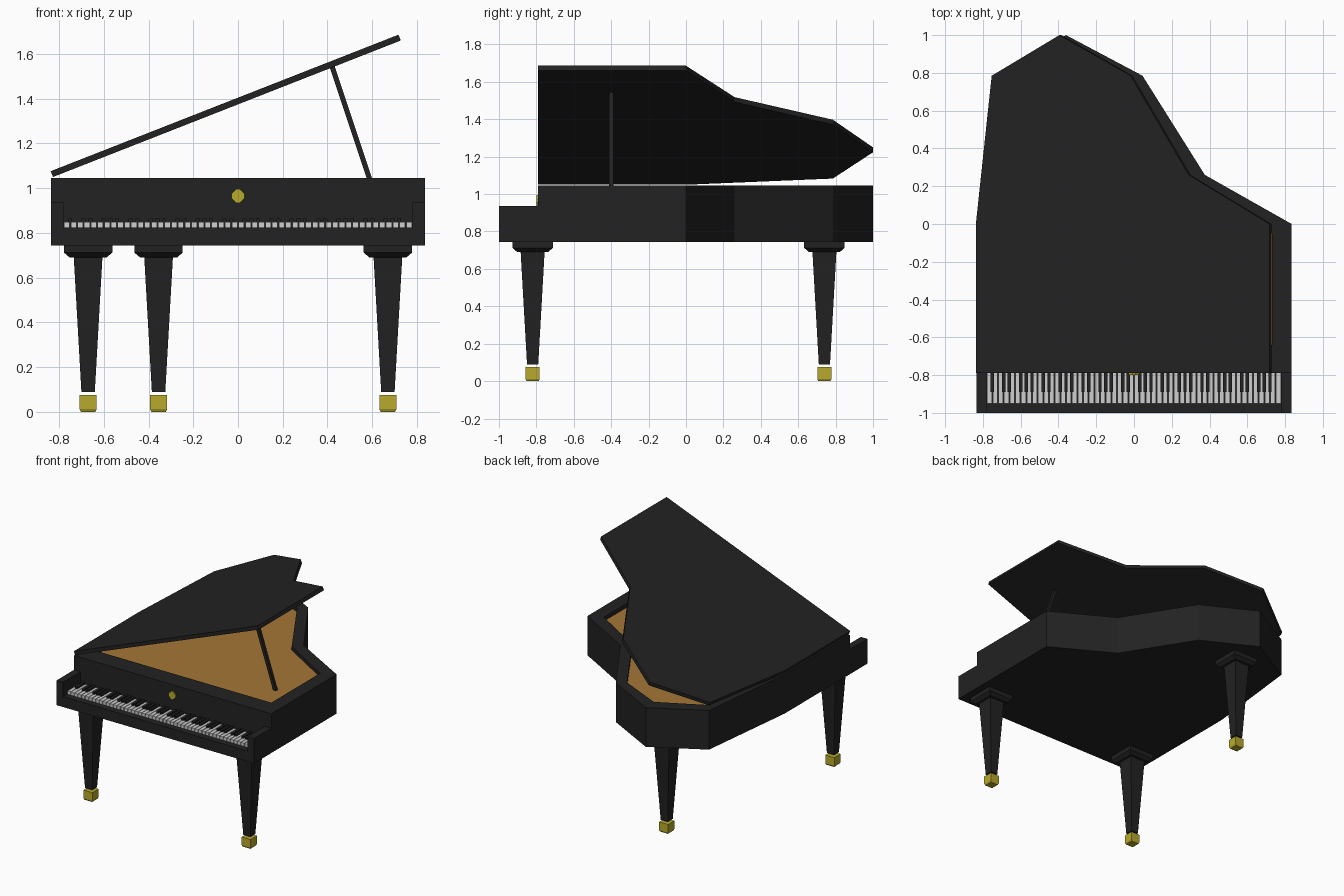
import bpy, bmesh, math
from mathutils import Matrix, Vector

if "Cube" in bpy.data.objects:
    bpy.data.objects.remove(bpy.data.objects["Cube"])


def material(name, rgb):
    m = bpy.data.materials.new(name)
    m.diffuse_color = (*rgb, 1)
    m.use_nodes = True
    m.node_tree.nodes["Principled BSDF"].inputs["Base Color"].default_value = m.diffuse_color
    return m


BLACK = material("black lacquer", (0.016, 0.016, 0.016))
BRASS = material("brass", (0.48, 0.40, 0.025))
WOOD = material("soundboard wood", (0.37, 0.18, 0.035))
IVORY = material("ivory", (0.62, 0.62, 0.62))


def finish(name, bm, *mats):
    bmesh.ops.recalc_face_normals(bm, faces=bm.faces)
    me = bpy.data.meshes.new(name)
    bm.to_mesh(me)
    bm.free()
    for m in mats:
        me.materials.append(m)
    ob = bpy.data.objects.new(name, me)
    bpy.context.collection.objects.link(ob)
    return ob


def add_box(bm, lo, hi):
    c = [(a + b) / 2 for a, b in zip(lo, hi)]
    s = [b - a for a, b in zip(lo, hi)]
    bmesh.ops.create_cube(bm, size=1, matrix=Matrix.Translation(c) @ Matrix.Diagonal((*s, 1)))


def box(name, lo, hi, mat):
    bm = bmesh.new()
    add_box(bm, lo, hi)
    return finish(name, bm, mat)


def loft(bm, rings):
    """Join rings of equal length and cap both ends; returns the last cap."""
    vs = [[bm.verts.new(p) for p in r] for r in rings]
    n = len(vs[0])
    for a, b in zip(vs, vs[1:]):
        for i in range(n):
            j = (i + 1) % n
            bm.faces.new((a[i], a[j], b[j], b[i]))
    bm.faces.new(vs[0][::-1])
    return bm.faces.new(vs[-1])


def at(pts, z):
    return [(x, y, z) for x, y in pts]


def square(cx, cy, h, z):
    return [(cx + sx * h, cy + sy * h, z) for sx, sy in ((-1, -1), (1, -1), (1, 1), (-1, 1))]


# Case outline and the inner edge of its rim
OUTER = [(-0.835, -0.79), (0.835, -0.79), (0.835, 0), (0.375, 0.26),
         (0.045, 0.785), (-0.36, 1.0), (-0.745, 0.785), (-0.835, 0)]
INNER = [(-0.75, -0.64), (0.73, -0.64), (0.73, -0.05), (0.315, 0.2),
         (-0.015, 0.735), (-0.35, 0.89), (-0.67, 0.725), (-0.75, 0)]

# Case with a sunken soundboard
bm = bmesh.new()
board = loft(bm, [at(OUTER, 0.745), at(OUTER, 1.045), at(INNER, 1.045), at(INNER, 1.015)])
board.material_index = 1
finish("case", bm, BLACK, WOOD)

# Raised lid, hinged along the left side
bm = bmesh.new()
loft(bm, [at(OUTER, 0), at(OUTER, 0.028)])
hinge = Vector((-0.827, 0, 1.05))
bm.transform(Matrix.Translation(hinge) @ Matrix.Rotation(-0.374, 4, 'Y')
             @ Matrix.Translation((0.835, 0, 0)))
finish("lid", bm, BLACK)

# Lid prop
a, b = Vector((0.597, -0.4, 1.015)), Vector((0.42, -0.4, 1.545))
bm = bmesh.new()
w = 0.012
loft(bm, [[p + Vector((dx, dy, 0)) for dx, dy in ((-w, -w), (w, -w), (w, w), (-w, w))]
          for p in (a, b)])
finish("lid_prop", bm, BLACK)

# Keyboard shelf and cheek blocks
box("key_shelf", (-0.835, -1, 0.745), (0.835, -0.79, 0.825), BLACK)
for side, x in (("left", -0.835), ("right", 0.78)):
    box(side + "_cheek", (x, -1, 0.825), (x + 0.055, -0.79, 0.935), BLACK)

# Keys: 52 white, with black keys in groups of two and three
white, black = bmesh.new(), bmesh.new()
X0, W = -0.78, 1.56 / 52
for i in range(52):
    x = X0 + i * W
    add_box(white, (x + 0.0025, -0.95, 0.825), (x + W - 0.0025, -0.79, 0.85))
    if i < 51 and i % 7 not in (1, 4):
        add_box(black, (x + W - 0.009, -0.89, 0.825), (x + W + 0.009, -0.79, 0.864))
finish("white_keys", white, IVORY)
finish("black_keys", black, BLACK)

# Diamond ornament on the front panel
bm = bmesh.new()
c, r = 0.007, 0.026
dia = [(-c, r), (c, r), (r, c), (r, -c), (c, -r), (-c, -r), (-r, -c), (-r, c)]
loft(bm, [[(x * 1.15, y, 0.965 + z * 1.2) for x, z in dia] for y in (-0.79, -0.799)])
finish("front_ornament", bm, BRASS)

# Tapered legs with collars and brass feet
for name, x, y in (("front_left", -0.67, -0.82), ("front_right", 0.67, -0.82), ("back", -0.355, 0.74)):
    bm = bmesh.new()
    loft(bm, [square(x, y, h, z) for h, z in ((0.108, 0.745), (0.108, 0.712), (0.082, 0.69))])
    finish(name + "_leg_collar", bm, BLACK)
    bm = bmesh.new()
    loft(bm, [square(x, y, 0.064, 0.69), square(x, y, 0.03, 0.09)])
    finish(name + "_leg", bm, BLACK)
    bm = bmesh.new()
    loft(bm, [square(x, y, h, z) for h, z in ((0.032, 0), (0.038, 0.012), (0.038, 0.075))])
    finish(name + "_foot", bm, BRASS)
